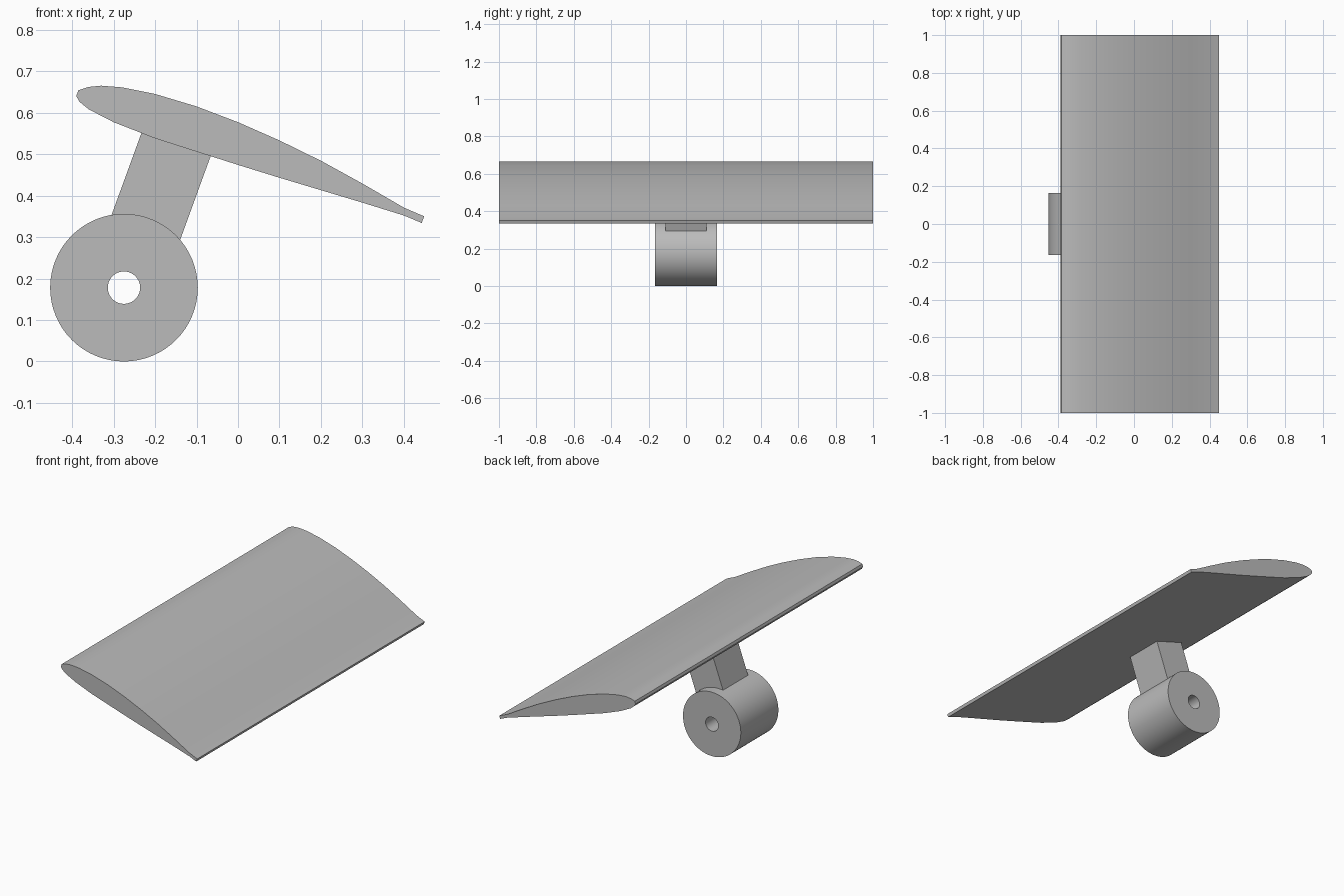
import bpy, bmesh, math
from mathutils import Vector

cube = bpy.data.objects.get("Cube")
if cube:
    bpy.data.objects.remove(cube, do_unlink=True)

grey = bpy.data.materials.new("mid grey")
grey.use_nodes = True
grey.diffuse_color = (0.5, 0.5, 0.5, 1)
grey.node_tree.nodes["Principled BSDF"].inputs["Base Color"].default_value = (0.5, 0.5, 0.5, 1)


def extrude_y(name, profile, half_width):
    """Extrude a closed x-z outline symmetrically along y."""
    bm = bmesh.new()
    face = bm.faces.new([bm.verts.new((x, -half_width, z)) for x, z in profile])
    moved = bmesh.ops.extrude_face_region(bm, geom=[face])["geom"]
    bmesh.ops.translate(bm, vec=(0, 2 * half_width, 0),
                        verts=[v for v in moved if isinstance(v, bmesh.types.BMVert)])
    return finish(name, bm)


def finish(name, bm):
    bmesh.ops.recalc_face_normals(bm, faces=bm.faces)
    mesh = bpy.data.meshes.new(name)
    bm.to_mesh(mesh)
    bm.free()
    mesh.materials.append(grey)
    obj = bpy.data.objects.new(name, mesh)
    bpy.context.collection.objects.link(obj)
    bpy.ops.object.select_all(action='DESELECT')
    obj.select_set(True)
    bpy.context.view_layer.objects.active = obj
    bpy.ops.object.shade_smooth_by_angle(angle=math.radians(25))
    return obj


# Wing: upper surface from nose to tail, then back along the underside
wing_outline = [
    (-.39, .64), (-.385, .654), (-.36, .662), (-.33, .665), (-.28, .661),
    (-.2, .645), (-.1, .615), (0, .577), (.1, .533), (.2, .484), (.3, .429),
    (.4, .371), (.449, .35), (.443, .334), (.4, .352), (.3, .383), (.2, .413),
    (.1, .443), (0, .474), (-.1, .506), (-.2, .538), (-.3, .577),
    (-.36, .608), (-.382, .626)]
extrude_y("wing", wing_outline, 1.0)

# Hub: cylinder with a bore right through it
hub_x, hub_z, hub_half = -0.275, 0.178, 0.165
hub_radius, bore_radius, sides = 0.178, 0.039, 64
bm = bmesh.new()
section = [bm.verts.new((hub_x, y, hub_z + r)) for r, y in (
    (bore_radius, -hub_half), (hub_radius, -hub_half),
    (hub_radius, hub_half), (bore_radius, hub_half))]
edges = [bm.edges.new((section[i], section[(i + 1) % 4])) for i in range(4)]
bmesh.ops.spin(bm, geom=section + edges, cent=(hub_x, 0, hub_z), axis=(0, 1, 0),
               angle=math.tau, steps=sides, use_merge=False)
bmesh.ops.remove_doubles(bm, verts=bm.verts, dist=0.0001)
finish("hub", bm)

# Strut: slanted block from inside the hub up into the wing
tilt = math.radians(20)
along = Vector((math.sin(tilt), math.cos(tilt)))
across = Vector((math.cos(tilt), -math.sin(tilt)))
centre = Vector((hub_x, hub_z))
strut_outline = [centre + across * a + along * d for a, d in (
    (-.088, .12), (.088, .12), (.088, .4), (-.088, .4))]
extrude_y("strut", strut_outline, 0.11)
